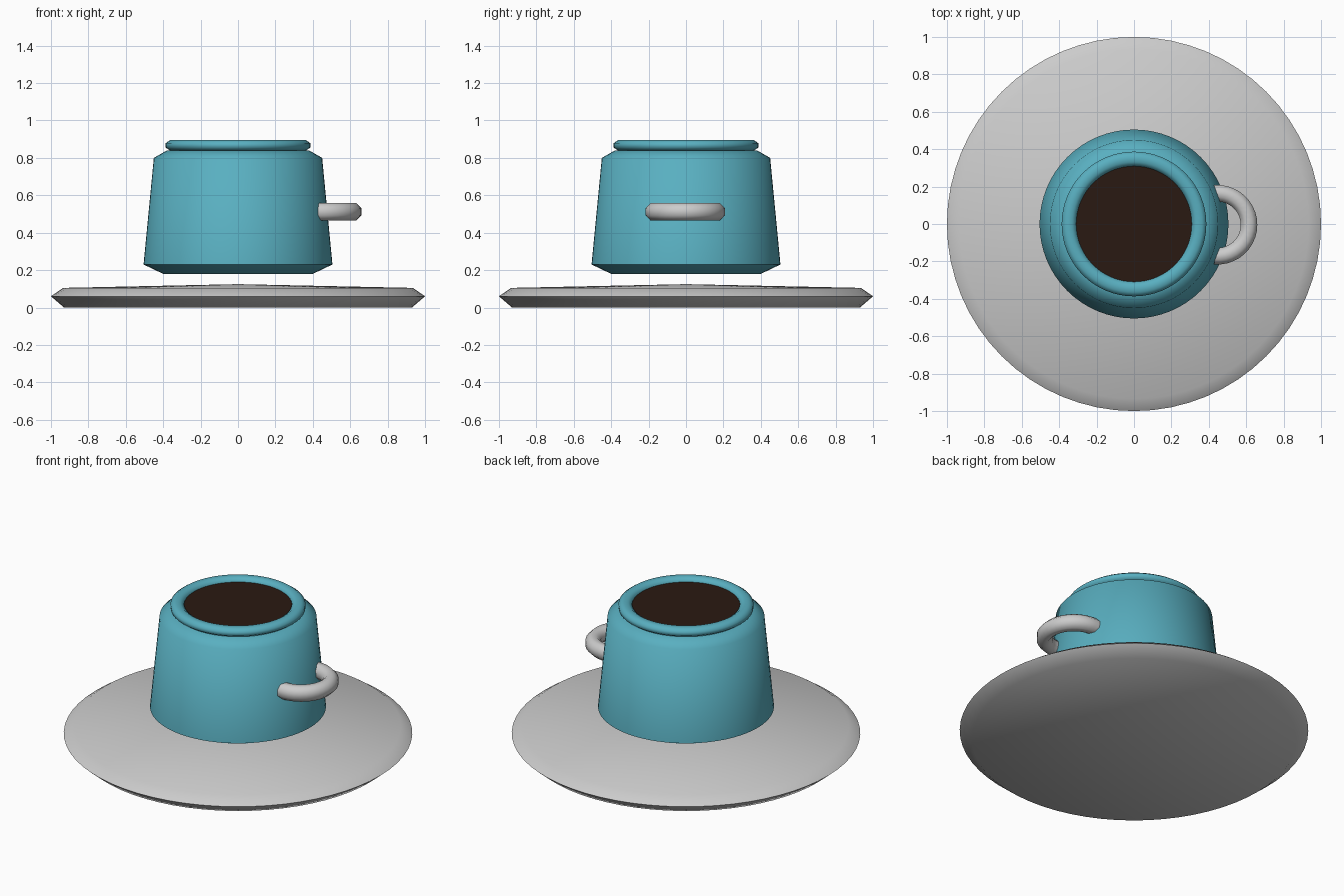
import bpy
import bmesh
from math import cos, sin, pi, radians
from mathutils import Matrix, Vector

if "Cube" in bpy.data.objects:
    bpy.data.objects.remove(bpy.data.objects["Cube"])

SEGMENTS = 64


def material(name, color):
    mat = bpy.data.materials.new(name)
    mat.use_nodes = True
    mat.diffuse_color = color
    mat.node_tree.nodes["Principled BSDF"].inputs["Base Color"].default_value = color
    return mat


def finish(name, bm, mat=None, angle=40):
    bmesh.ops.remove_doubles(bm, verts=bm.verts, dist=1e-5)
    bmesh.ops.recalc_face_normals(bm, faces=bm.faces)
    mesh = bpy.data.meshes.new(name)
    bm.to_mesh(mesh)
    bm.free()
    obj = bpy.data.objects.new(name, mesh)
    bpy.context.collection.objects.link(obj)
    if mat:
        mesh.materials.append(mat)
    bpy.ops.object.select_all(action="DESELECT")
    obj.select_set(True)
    bpy.context.view_layer.objects.active = obj
    bpy.ops.object.shade_smooth_by_angle(angle=radians(angle))
    return obj


def sweep(profile, start=0.0, sweep_angle=2 * pi, steps=SEGMENTS, closed=False, caps=False):
    """Turn an (x, z) profile about the z axis."""
    bm = bmesh.new()
    verts = [bm.verts.new((x, 0, z)) for x, z in profile]
    edges = [bm.edges.new(pair) for pair in zip(verts, verts[1:])]
    if closed:
        edges.append(bm.edges.new((verts[-1], verts[0])))
    bmesh.ops.rotate(bm, verts=verts, cent=(0, 0, 0), matrix=Matrix.Rotation(start, 3, "Z"))
    result = bmesh.ops.spin(bm, geom=verts + edges, cent=(0, 0, 0), axis=(0, 0, 1),
                            angle=sweep_angle, steps=steps)
    if caps:
        ends = [g for g in result["geom_last"] if isinstance(g, bmesh.types.BMVert)]
        bm.faces.new(verts)
        bm.faces.new(ends)
    return bm


def ring_section(major, rx, rz, z, sides):
    return [(major + rx * cos(2 * pi * (i + 0.5) / sides),
             z + rz * sin(2 * pi * (i + 0.5) / sides)) for i in range(sides)]


teal = material("teal_glaze", (0.1, 0.43, 0.53, 1))
brown = material("dark_coffee", (0.023, 0.010, 0.006, 1))

# Saucer: flat base, bevelled edge, very shallow cone on top
saucer = [(0, 0), (0.93, 0), (1.0, 0.06), (0.935, 0.105), (0, 0.125)]
finish("saucer", sweep(saucer), angle=89)

# Cup body, hovering just above the saucer
body = [(0, 0.18), (0.40, 0.18), (0.505, 0.23), (0.45, 0.80), (0.38, 0.84), (0, 0.84)]
finish("cup_body", sweep(body), teal, angle=70)

# Rolled rim
finish("cup_rim", sweep(ring_section(0.348, 0.042, 0.03, 0.867, 8), closed=True), teal, angle=60)

# Coffee surface
finish("coffee", sweep([(0, 0.872), (0.318, 0.872), (0.318, 0.84), (0, 0.84)]), brown)

# Handle: horizontal half ring on the left side
handle = finish("handle", sweep(ring_section(0.168, 0.048, 0.05, 0, 8), start=radians(-95),
                                sweep_angle=radians(190), steps=20, closed=True, caps=True),
                angle=60)
handle.location = Vector((0.447, -0.004, 0.512))
